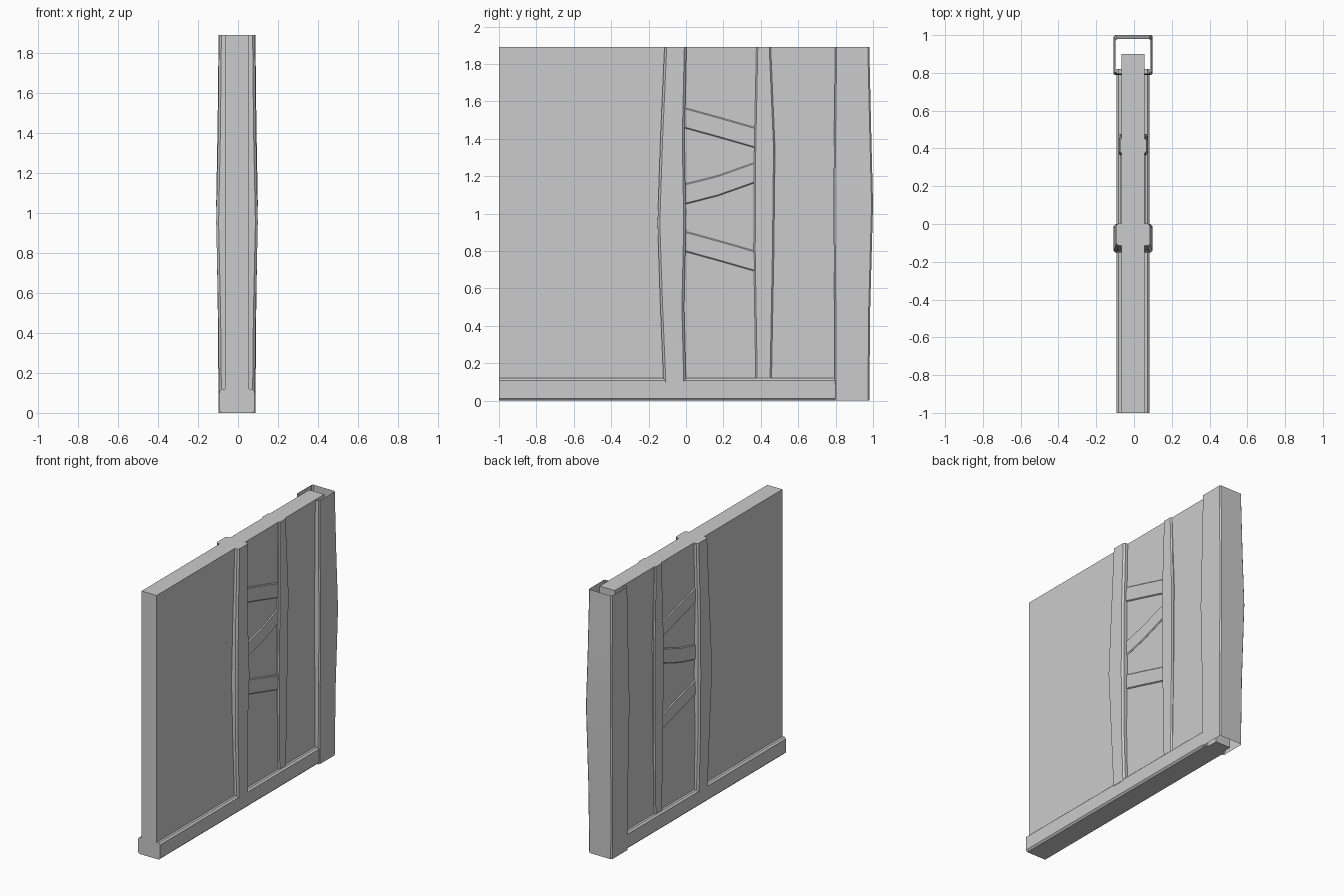
import bpy
import bmesh
from math import radians

cube = bpy.data.objects.get("Cube")
if cube:
    bpy.data.objects.remove(cube)

grey = bpy.data.materials.new("plain grey")
grey.use_nodes = True
COLOUR = (0.6, 0.6, 0.6, 1)
grey.diffuse_color = COLOUR
grey.node_tree.nodes["Principled BSDF"].inputs["Base Color"].default_value = COLOUR

MID = -0.005    # centre plane of the wall
TOP = 1.89


def section(a0, a1, b0, b1, c):
    """Counter-clockwise rectangle with chamfered corners."""
    if c == 0:
        return [(a0, b0), (a1, b0), (a1, b1), (a0, b1)]
    return [(a0 + c, b0), (a1 - c, b0), (a1, b0 + c), (a1, b1 - c),
            (a1 - c, b1), (a0 + c, b1), (a0, b1 - c), (a0, b0 + c)]


def loft(name, rings, capped=True):
    """Join rings of points into a tube, with or without end caps."""
    bm = bmesh.new()
    loops = [[bm.verts.new(p) for p in ring] for ring in rings]
    n = len(loops[0])
    for low, high in zip(loops, loops[1:]):
        for i in range(n):
            j = (i + 1) % n
            bm.faces.new((low[i], low[j], high[j], high[i]))
    if capped:
        bm.faces.new(loops[0][::-1])
        bm.faces.new(loops[-1])
        bmesh.ops.recalc_face_normals(bm, faces=bm.faces)
    mesh = bpy.data.meshes.new(name)
    bm.to_mesh(mesh)
    bm.free()
    mesh.materials.append(grey)
    obj = bpy.data.objects.new(name, mesh)
    bpy.context.collection.objects.link(obj)
    bpy.ops.object.select_all(action='DESELECT')
    obj.select_set(True)
    bpy.context.view_layer.objects.active = obj
    bpy.ops.object.shade_smooth_by_angle(angle=radians(30))
    return obj


def upright(name, stations, chamfer, capped=True):
    """Vertical post; each station is z, front y, back y, half width."""
    return loft(name, [[(x, y, z) for x, y in
                        section(MID - h, MID + h, y0, y1, chamfer)]
                       for z, y0, y1, h in stations], capped)


# Wall panel
upright("wall_panel", [(0, -1, 0.9, 0.06), (TOP, -1, 0.9, 0.06)], 0)

# Sill beam along the foot of the wall
loft("sill_beam", [[(x, y, z) for x, z in
                    section(MID - 0.088, MID + 0.088, 0, 0.12, 0.012)]
                   for y in (-1, 0.82)])

# Hollow corner post, open at both ends
upright("corner_post", [(0, 0.795, 0.98, 0.092), (0.5, 0.793, 0.985, 0.096),
                        (1.05, 0.788, 1.0, 0.104), (1.45, 0.792, 0.99, 0.097),
                        (TOP, 0.798, 0.98, 0.092)], 0.008, False)

# Middle posts, swelling on both faces of the wall
upright("wide_post", [(0.1, -0.12, 0.0, 0.09), (0.5, -0.137, -0.01, 0.094),
                      (0.95, -0.152, 0.0, 0.104), (1.4, -0.137, -0.008, 0.095),
                      (TOP, -0.115, 0.003, 0.09)], 0.012)
upright("narrow_post", [(0.1, 0.373, 0.457, 0.07), (0.8, 0.362, 0.47, 0.073),
                        (1.35, 0.365, 0.476, 0.078),
                        (TOP, 0.376, 0.453, 0.07)], 0.008)


# Slanted braces between the posts: lower edge height at start, middle and end
def brace(name, heights):
    rings = []
    for y, z in zip((-0.03, 0.17, 0.39), heights):
        rings.append([(x, y, zz) for x, zz in
                      section(MID - 0.067, MID + 0.067, z, z + 0.11, 0.006)])
    loft(name, rings)


brace("upper_brace", (1.463, 1.408, 1.345))
brace("middle_brace", (1.043, 1.094, 1.172))
brace("lower_brace", (0.803, 0.748, 0.685))
